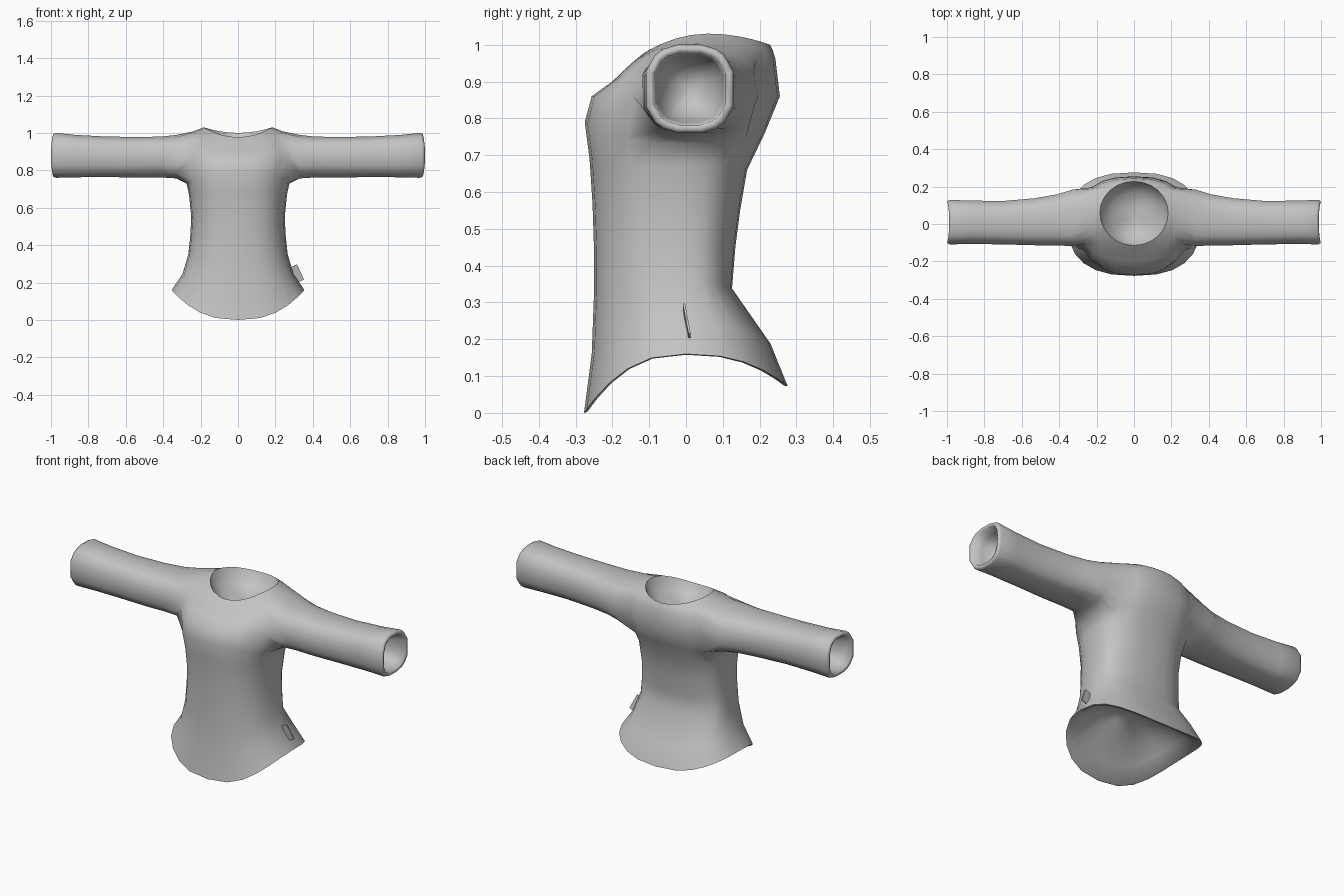
import bpy, bmesh, math
from mathutils import Vector

if "Cube" in bpy.data.objects:
    bpy.data.objects.remove(bpy.data.objects["Cube"], do_unlink=True)

grey = bpy.data.materials.new("cloth_grey")
grey.use_nodes = True
colour = (0.55, 0.55, 0.55, 1)
grey.diffuse_color = colour
grey.node_tree.nodes["Principled BSDF"].inputs["Base Color"].default_value = colour

bm = bmesh.new()
COLS = 24
ARM_LOW, ARM_TOP = 6, 9   # torso rows bounding the armholes
ARM_FRONT, ARM_BACK = -2, 3   # torso columns bounding the armholes

# Torso rows: side z, half width, side y, front (y, z), back (y, z)
ROWS = [
    (.16, .355, 0, (-.277, 0), (.276, .073)),
    (.245, .297, 0, (-.256, .16), (.23, .187)),
    (.35, .266, 0, (-.25, .32), (.125, .338)),
    (.45, .255, 0, (-.25, .45), (.134, .45)),
    (.55, .25, 0, (-.254, .57), (.147, .55)),
    (.67, .262, 0, (-.262, .69), (.166, .66)),
    (.73, .275, 0, (-.275, .79), (.214, .76)),
    (.86, .30, .01, (-.256, .86), (.255, .86)),
    (.955, .285, .02, (-.2, .9), (.243, .96)),
    (1.008, .24, .04, (-.15, .948), (.236, .985)),
    (1.03, .183, .06, (-.115, .977), (.228, 1.0)),
]
# Sleeve rings: x, centre y, half depth, centre z, half height
SLEEVE = [
    (.33, .033, .157, .873, .118),
    (.41, .022, .143, .871, .111),
    (.53, .012, .131, .87, .11),
    (.7, .007, .121, .872, .11),
    (.87, .009, .121, .876, .115),
    (.985, .01, .124, .88, .122),
    (1.0, .01, .117, .88, .115),
]


def spow(v, p):
    return math.copysign(abs(v) ** p, v)


def bridge(a, b):
    n = len(a)
    for i in range(n):
        j = (i + 1) % n
        bm.faces.new((a[i], a[j], b[j], b[i]))


def sharpen(loop):
    for i, v in enumerate(loop):
        bm.edges.get((v, loop[i - 1])).smooth = False


def hollow(loop, direction, steps, depth):
    """Close an opening with a rounded hollow sunk into the body."""
    centre = sum((v.co for v in loop), Vector()) / len(loop)
    direction = Vector(direction)
    last = loop
    for scale, d in steps:
        ring = [bm.verts.new(centre + (v.co - centre) * scale + direction * d)
                for v in loop]
        bridge(last, ring)
        last = ring
    tip = bm.verts.new(centre + direction * depth)
    for i, v in enumerate(last):
        bm.faces.new((last[i - 1], v, tip))


# Torso grid, squarish below and rounder towards the neck
grid = []
for r, (zs, w, ys, front, back) in enumerate(ROWS):
    power = .8 + .1 * max(0, r - 8)
    ring = []
    for i in range(COLS):
        a = math.tau * i / COLS
        s = math.sin(a)
        ye, ze = back if s > 0 else front
        ring.append(bm.verts.new((w * spow(math.cos(a), power),
                                  ys + (ye - ys) * abs(s) ** power,
                                  zs + (ze - zs) * s * s)))
    grid.append(ring)

half = COLS // 2
arm_cols = {u % COLS for u in range(ARM_FRONT, ARM_BACK)}
arm_cols |= {half - 1 - u for u in range(ARM_FRONT, ARM_BACK)}
for r in range(len(ROWS) - 1):
    for i in range(COLS):
        if ARM_LOW <= r < ARM_TOP and i in arm_cols:
            continue
        j = (i + 1) % COLS
        bm.faces.new((grid[r][i], grid[r][j], grid[r + 1][j], grid[r + 1][i]))

# Sleeves grown from the armholes
across = list(range(ARM_FRONT, ARM_BACK + 1))
upward = list(range(ARM_LOW + 1, ARM_TOP))
outline = [(u, ARM_LOW) for u in across] + [(ARM_BACK, r) for r in upward]
outline += [(u, ARM_TOP) for u in reversed(across)]
outline += [(ARM_FRONT, r) for r in reversed(upward)]
mid_u, mid_r = (ARM_FRONT + ARM_BACK) / 2, (ARM_LOW + ARM_TOP) / 2
angles = [math.atan2((r - mid_r) / (ARM_TOP - ARM_LOW), (u - mid_u) / (ARM_BACK - ARM_FRONT))
          for u, r in outline]
for side in (1, -1):
    last = [grid[r][(u if side > 0 else half - u) % COLS] for u, r in outline]
    for x, yc, ry, zc, rz in SLEEVE:
        # Cuffs sit slightly further back at the top and bottom
        cuff = .012 if x > .95 else 0
        ring = [bm.verts.new((side * (x - cuff * math.sin(a) ** 2),
                              yc + ry * spow(math.cos(a), .8),
                              zc + rz * spow(math.sin(a), .8))) for a in angles]
        bridge(last, ring)
        last = ring
    hollow(last, (-side, 0, 0), [(.87, .004), (.8, .06), (.62, .12), (.33, .155)], .165)

# Neck and hem openings
hollow(grid[-1], (0, 0, -1), [(.9, .04), (.65, .08), (.3, .105)], .11)
sharpen(grid[-1])
hollow(grid[0], (0, 0, 1), [(.965, 0), (.78, .055), (.52, .11), (.28, .14)], .15)
sharpen(grid[0])

bmesh.ops.delete(bm, geom=[v for v in bm.verts if not v.link_faces], context='VERTS')
bmesh.ops.recalc_face_normals(bm, faces=bm.faces[:])
for f in bm.faces:
    f.smooth = True
mesh = bpy.data.meshes.new("shirt_body")
bm.to_mesh(mesh)
bm.free()
mesh.materials.append(grey)
shirt = bpy.data.objects.new("shirt_body", mesh)
bpy.context.collection.objects.link(shirt)

# Small tag on the left seam
bpy.ops.mesh.primitive_cube_add(size=1, location=(.316, .002, .248),
                                rotation=(math.radians(10), math.radians(-25), 0))
tag = bpy.context.object
tag.name = "side_tag"
tag.scale = (.04, .006, .09)
tag.data.materials.append(grey)
